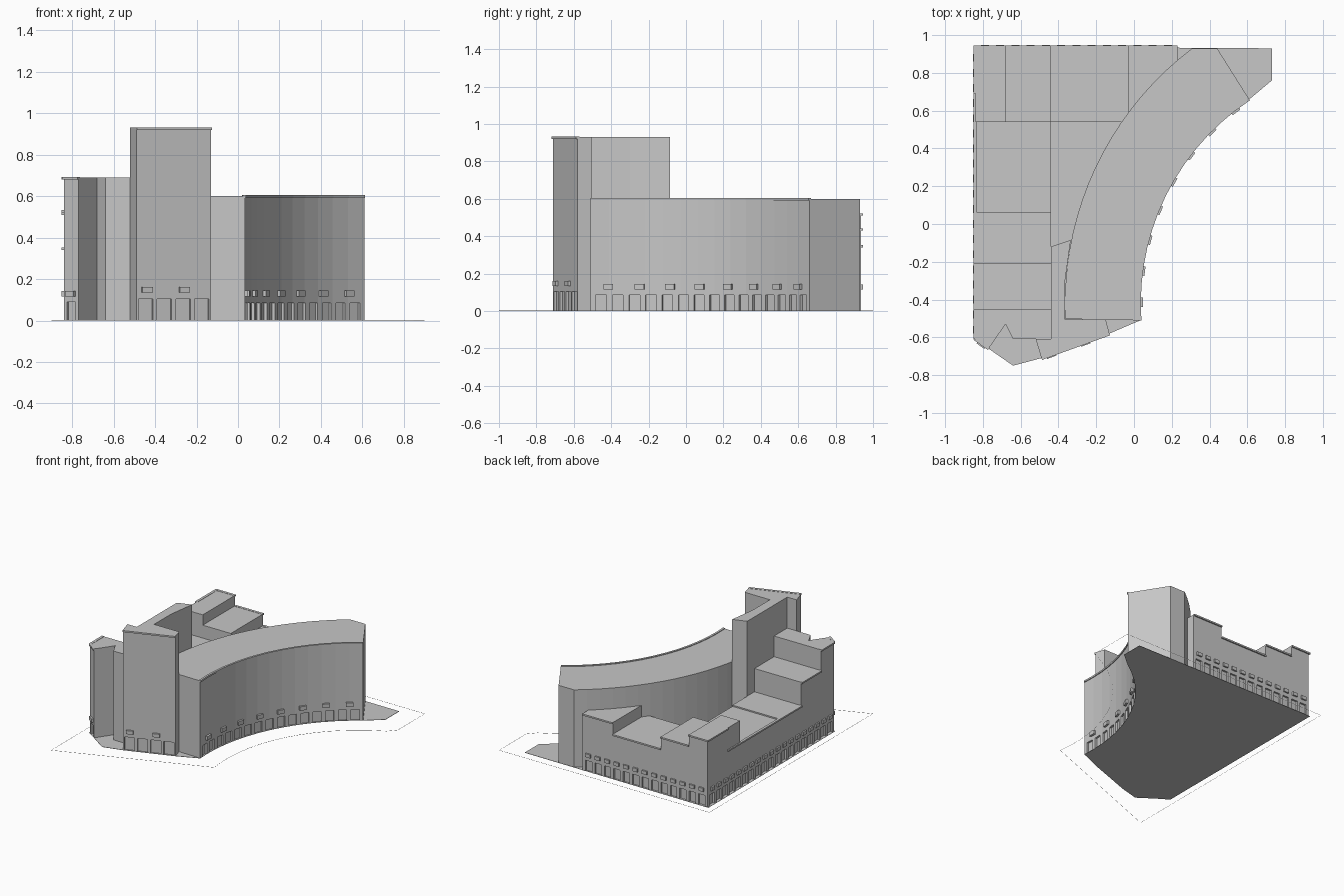
import bpy, bmesh, math
from mathutils import Vector

if "Cube" in bpy.data.objects:
    bpy.data.objects.remove(bpy.data.objects["Cube"], do_unlink=True)

stone = bpy.data.materials.new("pale_grey_stone")
stone.use_nodes = True
stone.diffuse_color = (0.57, 0.57, 0.57, 1)
stone.node_tree.nodes["Principled BSDF"].inputs["Base Color"].default_value = (0.57, 0.57, 0.57, 1)

CENTRE = Vector((1.325, -0.42))
R_IN, R_OUT = 1.295, 1.69


def arc(radius, a0, a1, n):
    """Points on the shared arc centre, angles in degrees."""
    steps = [math.radians(a0 + (a1 - a0) * i / n) for i in range(n + 1)]
    return [CENTRE + radius * Vector((math.cos(a), math.sin(a))) for a in steps]


def finish(name, bm):
    bmesh.ops.recalc_face_normals(bm, faces=bm.faces)
    mesh = bpy.data.meshes.new(name)
    bm.to_mesh(mesh)
    bm.free()
    mesh.materials.append(stone)
    obj = bpy.data.objects.new(name, mesh)
    bpy.context.collection.objects.link(obj)
    return obj


def add_prism(bm, pts, z0, z1):
    face = bm.faces.new([bm.verts.new((p[0], p[1], z0)) for p in pts])
    top = bmesh.ops.extrude_face_region(bm, geom=[face])["geom"]
    verts = [v for v in top if isinstance(v, bmesh.types.BMVert)]
    bmesh.ops.translate(bm, verts=verts, vec=(0, 0, z1 - z0))


def prism(name, pts, z0, z1):
    bm = bmesh.new()
    add_prism(bm, pts, z0, z1)
    return finish(name, bm)


def block(name, x0, x1, y0, y1, z1, z0=0):
    return prism(name, [(x0, y0), (x1, y0), (x1, y1), (x0, y1)], z0, z1)


def along(p0, p1, n):
    """Centres and tangents of n equal bays; the outside lies to the right."""
    a, b = Vector(p0), Vector(p1)
    return [(a.lerp(b, (i + 0.5) / n), (b - a).normalized()) for i in range(n)]


def along_arc(a0, a1, n):
    pts = arc(R_IN, a0, a1, n)
    return [((p + q) / 2, (q - p).normalized()) for p, q in zip(pts, pts[1:])]


def row(name, bays, width, z0, z1, inner, outer):
    """A row of small boxes reaching from inner to outer of the wall line."""
    bm = bmesh.new()
    for p, t in bays:
        out = Vector((t.y, -t.x))
        s = t * width / 2
        add_prism(bm, [p - s - out * inner, p + s - out * inner,
                       p + s + out * outer, p - s + out * outer], z0, z1)
    return finish(name, bm)


def carve(parts, bays, width, height):
    """Recess street-level openings into the given parts."""
    cutter = row("opening_cutter", bays, width, -0.02, height, 0.014, 0.03)
    cutter.hide_render = True
    for part in parts:
        mod = part.modifiers.new("openings", "BOOLEAN")
        mod.operation, mod.solver, mod.object = "DIFFERENCE", "EXACT", cutter
        bpy.context.view_layer.objects.active = part
        bpy.ops.object.modifier_apply(modifier=mod.name)
    bpy.data.objects.remove(cutter, do_unlink=True)


# Ground slab under the whole site
facade = arc(R_IN, 184, 123.5, 14)
prism("ground_slab", [(-0.85, 0.94), (-0.85, -0.61), (-0.77, -0.66), (-0.64, -0.75),
                      (-0.49, -0.71), (-0.13, -0.58)] + facade + [(0.73, 0.76), (0.73, 0.93)],
      0, 0.002)

# Kerb line round the plot: a very low upright ribbon
kerb = [(-0.9, 1), (-0.9, -1)] + arc(1.135, 188, 115, 14) + [(0.9, 0.67), (0.9, 1)]
bm = bmesh.new()
low = [bm.verts.new((p[0], p[1], 0)) for p in kerb]
high = [bm.verts.new((p[0], p[1], 0.002)) for p in kerb]
for i in range(len(kerb)):
    bm.faces.new([low[i - 1], low[i], high[i], high[i - 1]])
finish("kerb_line", bm)

# Curved main block with a thin rim on its concave side
back_arc = arc(R_OUT, 127, 182.8, 18)
main = prism("curved_block", facade + [(0.44, 0.93)] + back_arc, 0, 0.6)
prism("curved_rim", arc(R_IN + 0.01, 184, 123.5, 14) + arc(R_IN - 0.006, 123.5, 184, 14),
      0.592, 0.605)

# Tower: angled front slab and a narrow wing behind it
tower = prism("tower", [(-0.52, -0.61), (-0.49, -0.71), (-0.13, -0.58), (-0.15, -0.505),
                        (-0.365, -0.505), (-0.365, -0.3), (-0.335, -0.085),
                        (-0.44, -0.12), (-0.44, -0.61)], 0, 0.93)
row("tower_ledge", along((-0.49, -0.71), (-0.13, -0.58), 1), 0.383, 0.92, 0.932, 0.01, 0.01)

# Notched front wing
wing = prism("notched_front_wing", [(-0.84, -0.45), (-0.84, -0.61), (-0.77, -0.66),
                                    (-0.68, -0.53), (-0.64, -0.61), (-0.44, -0.61),
                                    (-0.44, -0.45)], 0, 0.69)
row("front_wing_ledge", along((-0.84, -0.61), (-0.77, -0.66), 1), 0.09, 0.68, 0.692, 0.01, 0.008)

# Stepped west wing, front to back
west = [wing,
        block("west_step_high", -0.84, -0.44, -0.45, -0.21, 0.53),
        block("west_step_low", -0.84, -0.44, -0.21, 0.06, 0.35),
        block("west_step_flat", -0.84, -0.44, 0.06, 0.54, 0.34)]
block("west_parapet", -0.84, -0.83, 0.06, 0.54, 0.352, 0.33)

# Stepped north wing, west to east
north = [block("corner_block", -0.84, -0.68, 0.54, 0.935, 0.52),
         block("north_step_mid", -0.68, -0.44, 0.54, 0.935, 0.44),
         block("north_step_low", -0.44, -0.03, 0.54, 0.935, 0.35),
         block("north_step_end", -0.03, 0.23, 0.54, 0.935, 0.44)]

# Thin overhanging ledges on the outer walls
for i, (x0, x1, z) in enumerate([(-0.85, -0.68, 0.52), (-0.68, -0.44, 0.44),
                                 (-0.44, -0.03, 0.35), (-0.03, 0.23, 0.44)]):
    block(f"north_ledge_{i}", x0, x1, 0.925, 0.945, z + 0.002, z - 0.01)
for i, (y0, y1, z) in enumerate([(0.69, 0.945, 0.52), (-0.21, 0.69, 0.35),
                                 (-0.45, -0.21, 0.53), (-0.61, -0.45, 0.69)]):
    block(f"west_ledge_{i}", -0.85, -0.83, y0, y1, z + 0.002, z - 0.01)

# Street-level openings
carve([main], along_arc(183.5, 124, 15), 0.058, 0.085)
carve([tower], along((-0.49, -0.71), (-0.13, -0.58), 4), 0.074, 0.105)
carve([wing], along((-0.84, -0.61), (-0.77, -0.66), 1), 0.05, 0.09)
west_bays = along((-0.84, 0.92), (-0.84, -0.6), 19)
north_bays = along((0.22, 0.935), (-0.83, 0.935), 13)
carve(west + north[:1], west_bays, 0.055, 0.085)
carve(north, north_bays, 0.055, 0.085)

# Small projecting boxes above the openings
row("facade_boxes", along_arc(183.5, 124, 8), 0.05, 0.115, 0.145, 0.005, 0.014)
row("tower_boxes", along((-0.53, -0.725), (-0.17, -0.595), 2), 0.052, 0.135, 0.162, 0.005, 0.014)
row("front_wing_box", along((-0.84, -0.61), (-0.77, -0.66), 1), 0.05, 0.115, 0.142, 0.005, 0.014)
row("west_boxes", west_bays, 0.042, 0.115, 0.142, 0.005, 0.012)
row("north_boxes", north_bays, 0.042, 0.115, 0.142, 0.005, 0.012)
